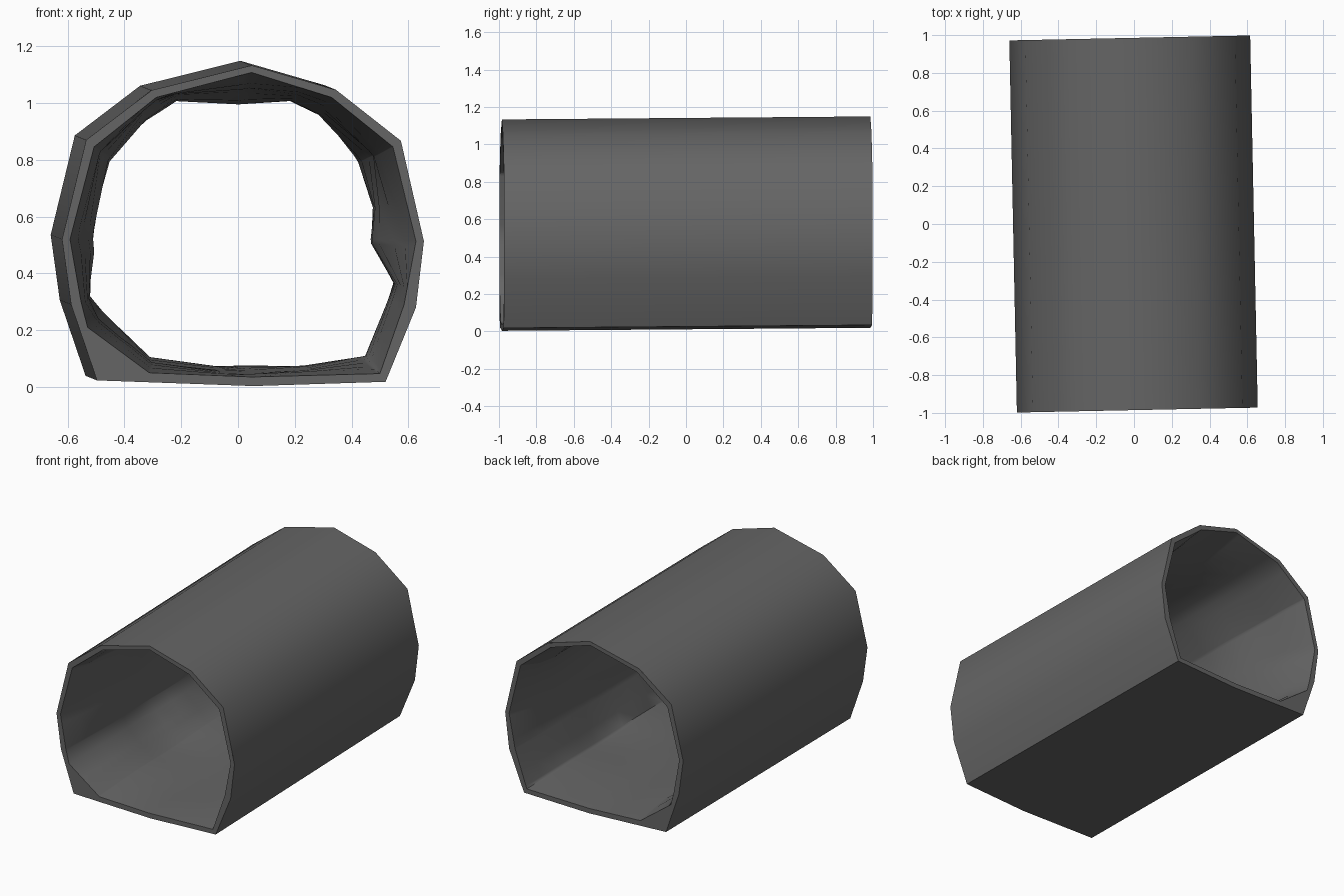
import bpy, bmesh, math
from mathutils import Vector, noise

if "Cube" in bpy.data.objects:
    bpy.data.objects.remove(bpy.data.objects["Cube"])

# Cross-sections seen from the front (x, z), counter-clockwise
OUTER = [(0.655, 0.513), (0.574, 0.867), (0.345, 1.047), (0.048, 1.133), (-0.305, 1.045),
         (-0.535, 0.87), (-0.62, 0.52), (-0.588, 0.29), (-0.497, 0.023), (0.055, 0.003),
         (0.52, 0.018), (0.627, 0.28)]
MOUTH = [(0.627, 0.513), (0.546, 0.846), (0.33, 1.02), (0.048, 1.108), (-0.288, 1.02),
         (-0.507, 0.846), (-0.592, 0.52), (-0.553, 0.30), (-0.53, 0.21), (-0.313, 0.05),
         (0.05, 0.035), (0.50, 0.047), (0.585, 0.29)]
THROAT = [(0.48, 0.50), (0.475, 0.62), (0.415, 0.795), (0.30, 0.95), (0.20, 1.0), (0.02, 0.977),
          (-0.20, 1.0), (-0.307, 0.93), (-0.42, 0.777), (-0.44, 0.557), (-0.435, 0.477),
          (-0.48, 0.32), (-0.375, 0.192), (-0.285, 0.10), (-0.05, 0.063), (0.24, 0.075),
          (0.46, 0.108), (0.49, 0.192), (0.56, 0.36)]
CX, CZ = 0.018, 0.52


def place(x, z, t):
    """Put a profile point at t along the slightly turned and tilted tunnel."""
    return Vector((x - 0.04 * t, -0.985 + 1.97 * t + 0.0205 * (x - CX), z + 0.016 * t))


def angle(p):
    return math.atan2(p[1] - CZ, p[0] - CX) % math.tau


def at_angle(poly, a):
    """Point where a ray from the centre meets the polygon."""
    d = (math.cos(a), math.sin(a))
    for p, q in zip(poly, poly[1:] + poly[:1]):
        px, pz, ex, ez = p[0] - CX, p[1] - CZ, q[0] - p[0], q[1] - p[1]
        den = d[0] * ez - d[1] * ex
        if abs(den) < 1e-9:
            continue
        r = (px * ez - pz * ex) / den
        s = (px * d[1] - pz * d[0]) / den
        if r > 0 and -1e-5 <= s <= 1 + 1e-5:
            return Vector((CX + d[0] * r, CZ + d[1] * r))


def loft(name, loops, mat, sharp):
    bm = bmesh.new()
    rings = [[bm.verts.new(p) for p in loop] for loop in loops]
    n = len(rings[0])
    for a, b in zip(rings, rings[1:]):
        for i in range(n):
            j = (i + 1) % n
            bm.faces.new((a[i], a[j], b[j], b[i]))
    me = bpy.data.meshes.new(name)
    bm.to_mesh(me)
    bm.free()
    me.materials.append(mat)
    ob = bpy.data.objects.new(name, me)
    bpy.context.collection.objects.link(ob)
    bpy.ops.object.select_all(action='DESELECT')
    bpy.context.view_layer.objects.active = ob
    ob.select_set(True)
    bpy.ops.object.shade_smooth_by_angle(angle=math.radians(sharp))
    return ob


stone = bpy.data.materials.new("dark grey stone")
stone.diffuse_color = (0.13, 0.13, 0.13, 1)
stone.use_nodes = True
stone.node_tree.nodes["Principled BSDF"].inputs["Base Color"].default_value = stone.diffuse_color

# Outer shell
loft("outer_shell", [[place(x, z, t) for x, z in OUTER] for t in (1, 0)], stone, 50)

# End rims and the uneven rock lining between them
angles = sorted(angle(p) for p in OUTER + MOUTH + THROAT)
angles = [a for i, a in enumerate(angles) if i == 0 or a - angles[i - 1] > 0.004]
outer = [at_angle(OUTER, a) for a in angles]
mouth = [at_angle(MOUTH, a) for a in angles]
throat = [at_angle(THROAT, a) for a in angles]


def lining_ring(t):
    ring = []
    for a, m, h in zip(angles, mouth, throat):
        bump = noise.noise(Vector((1.6 * math.cos(a), 1.6 * math.sin(a), 4 * t + 3)))
        w = math.sin(math.pi * t) ** 0.7 * (0.8 + 0.6 * bump)
        p = m.lerp(h, max(0, min(1, w)))
        ring.append(place(p.x, p.y, t))
    return ring


STEPS = 14
loops = [[place(p.x, p.y, 0) for p in outer]]
loops += [lining_ring(k / STEPS) for k in range(STEPS + 1)]
loops += [[place(p.x, p.y, 1) for p in outer]]
loft("rock_lining", loops, stone, 50)
